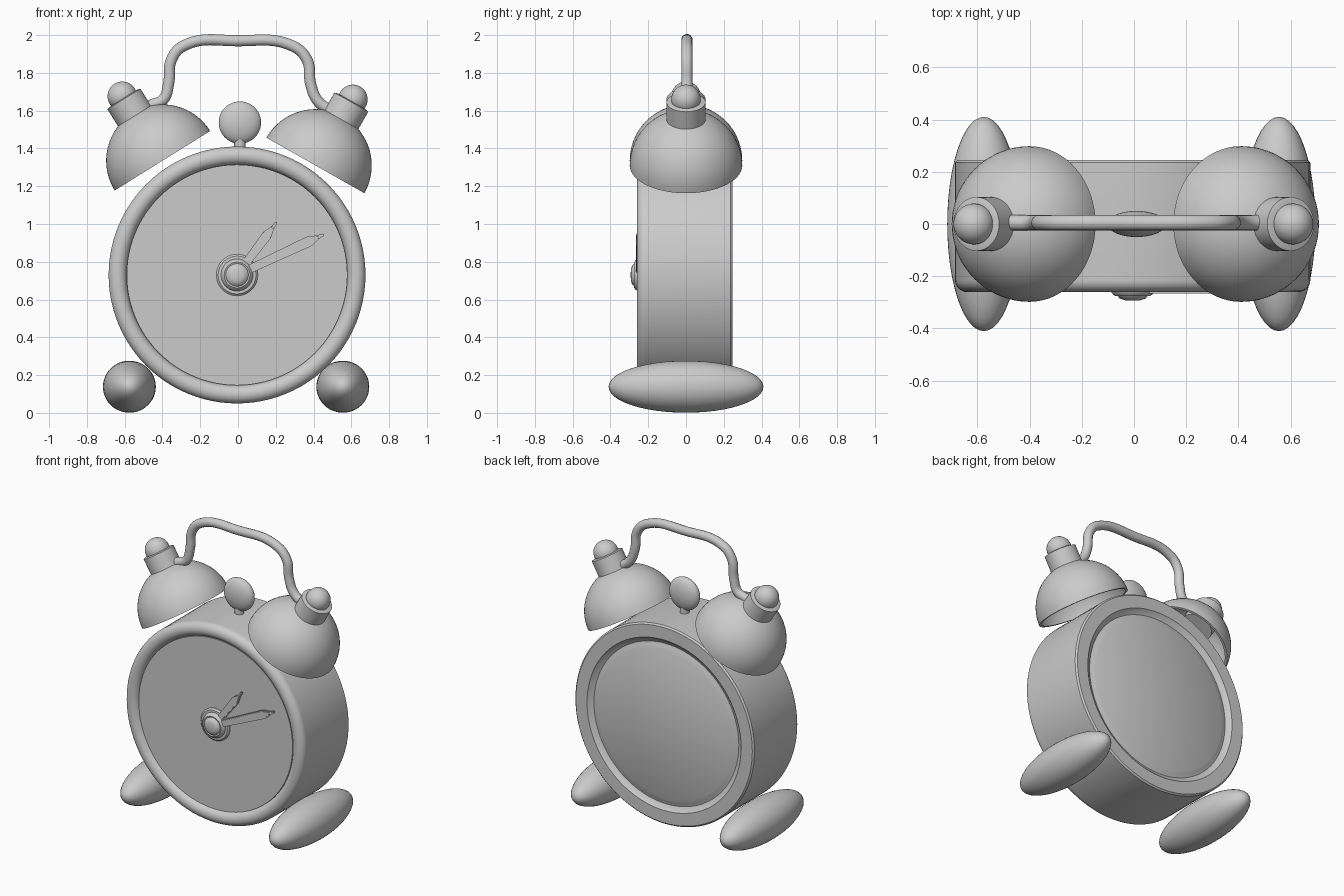
import bpy, bmesh, math
from mathutils import Vector, Matrix

cube = bpy.data.objects.get("Cube")
if cube:
    bpy.data.objects.remove(cube, do_unlink=True)

grey = bpy.data.materials.new("plain grey")
grey.use_nodes = True
grey.diffuse_color = (0.6, 0.6, 0.6, 1)
grey.node_tree.nodes["Principled BSDF"].inputs["Base Color"].default_value = (0.6, 0.6, 0.6, 1)


def finish(name, bm, matrix=Matrix(), angle=35):
    """Turn a bmesh into a smooth-shaded object."""
    bmesh.ops.recalc_face_normals(bm, faces=bm.faces)
    mesh = bpy.data.meshes.new(name)
    bm.to_mesh(mesh)
    bm.free()
    mesh.transform(matrix)
    mesh.materials.append(grey)
    ob = bpy.data.objects.new(name, mesh)
    bpy.context.collection.objects.link(ob)
    bpy.ops.object.select_all(action='DESELECT')
    ob.select_set(True)
    bpy.context.view_layer.objects.active = ob
    bpy.ops.object.shade_smooth_by_angle(angle=math.radians(angle))
    return ob


def lathe(name, profile, origin, axis, steps=64, angle=35):
    """Spin (radius, height) points around an axis through origin."""
    bm = bmesh.new()
    vs = [bm.verts.new((r, 0, h)) for r, h in profile]
    edges = [bm.edges.new(p) for p in zip(vs, vs[1:])]
    bmesh.ops.spin(bm, geom=vs + edges, cent=(0, 0, 0), axis=(0, 0, 1),
                   angle=math.tau, steps=steps, use_duplicate=False)
    bmesh.ops.remove_doubles(bm, verts=bm.verts, dist=0.0005)
    turn = Vector(axis).to_track_quat('Z', 'Y').to_matrix().to_4x4()
    return finish(name, bm, Matrix.Translation(origin) @ turn, angle)


def ellipsoid(name, centre, radii):
    bm = bmesh.new()
    bmesh.ops.create_uvsphere(bm, u_segments=48, v_segments=24, radius=1)
    return finish(name, bm, Matrix.Translation(centre) @ Matrix.Diagonal((*radii, 1)), 60)


def arc(radius, start, end, n=16):
    """Quarter-style arc points as (radius, height)."""
    angles = [math.radians(start + (end - start) * i / n) for i in range(n + 1)]
    return [(radius * math.cos(a), radius * math.sin(a)) for a in angles]


# Drum body: rounded front rim, sunken dial, grooved back panel
hub = Vector((-0.005, 0, 0.73))
rim = [(0.632 + r, 0.215 + h * 0.95) for r, h in arc(0.048, 0, 180, 14)]
lathe("clock_body", [(0, -0.235), (0.51, -0.235), (0.53, -0.225), (0.55, -0.22),
                     (0.57, -0.23), (0.585, -0.245), (0.67, -0.245), (0.68, -0.235)]
      + rim + [(0.584, 0.235), (0, 0.235)], hub, (0, -1, 0), 96)

# Stepped hub in the middle of the dial
lathe("hand_hub", [(0.11, 0.22), (0.11, 0.24), (0.1, 0.25), (0.085, 0.25), (0.08, 0.265),
                   (0.068, 0.275), (0.06, 0.272), (0.05, 0.285), (0.03, 0.292), (0, 0.293)],
      hub, (0, -1, 0), 48)


# Tapered clock hands with a fine tip
def clock_hand(name, tip, width, depth):
    along = Vector((tip[0], 0, tip[1])) - hub
    length = along.length
    side = Vector((-along.z, 0, along.x)).normalized()
    along.normalize()
    half = [(0, 0.75), (length - 0.085, 1), (length - 0.035, 0.35), (length, 0.25)]
    outline = [(d, w) for d, w in half] + [(d, -w) for d, w in reversed(half)]
    bm = bmesh.new()
    face = bm.faces.new([bm.verts.new(hub + along * d + side * w * width + Vector((0, depth, 0)))
                         for d, w in outline])
    new = bmesh.ops.extrude_face_region(bm, geom=[face])["geom"]
    bmesh.ops.translate(bm, vec=(0, -0.022, 0), verts=[v for v in new if isinstance(v, bmesh.types.BMVert)])
    bmesh.ops.bevel(bm, geom=bm.edges[:], offset=0.005, segments=2, affect='EDGES')
    finish(name, bm)


clock_hand("hour_hand", (0.205, 1.01), 0.026, -0.236)
clock_hand("minute_hand", (0.455, 0.945), 0.028, -0.244)

# Striker between the bells
ellipsoid("striker", (0.01, 0, 1.537), (0.112, 0.05, 0.112))
lathe("striker_stem", [(0, 0), (0.03, 0), (0.03, 0.1), (0, 0.1)], (0.01, 0, 1.36), (0, 0, 1), 24)

# Hollow bells, their studs and round caps; then the feet
bells = {"right": ((-0.4, 0, 1.335), (-0.53, 0, 0.85)),
         "left": ((0.41, 0, 1.31), (0.493, 0, 0.87))}
for side, (centre, axis) in bells.items():
    centre, axis = Vector(centre), Vector(axis).normalized()
    lathe(side + "_bell", arc(0.298, 90, 0) + arc(0.283, 0, 90), centre, axis)
    lathe(side + "_stud", [(0, 0.2), (0.103, 0.2), (0.103, 0.385), (0.085, 0.39), (0, 0.39)],
          centre, axis, 40)
    ellipsoid(side + "_cap", centre + axis * 0.402, (0.078, 0.078, 0.078))

for side, x in (("right", -0.575), ("left", 0.555)):
    ellipsoid(side + "_foot", (x, 0, 0.1385), (0.14, 0.41, 0.1375))

# Bent wire handle
path = [(-0.54, 1.6), (-0.46, 1.63), (-0.395, 1.66), (-0.368, 1.74), (-0.352, 1.87), (-0.29, 1.942),
        (0, 1.97), (0.29, 1.942), (0.365, 1.87), (0.385, 1.74), (0.42, 1.655), (0.485, 1.605), (0.55, 1.58)]
curve = bpy.data.curves.new("handle", 'CURVE')
curve.dimensions = '3D'
curve.bevel_depth = 0.03
curve.bevel_resolution = 5
curve.use_fill_caps = True
spline = curve.splines.new('BEZIER')
spline.bezier_points.add(len(path) - 1)
for point, (x, z) in zip(spline.bezier_points, path):
    point.co = (x, 0.005, z)
    point.handle_left_type = point.handle_right_type = 'AUTO'
curve.materials.append(grey)
handle = bpy.data.objects.new("handle", curve)
bpy.context.collection.objects.link(handle)
